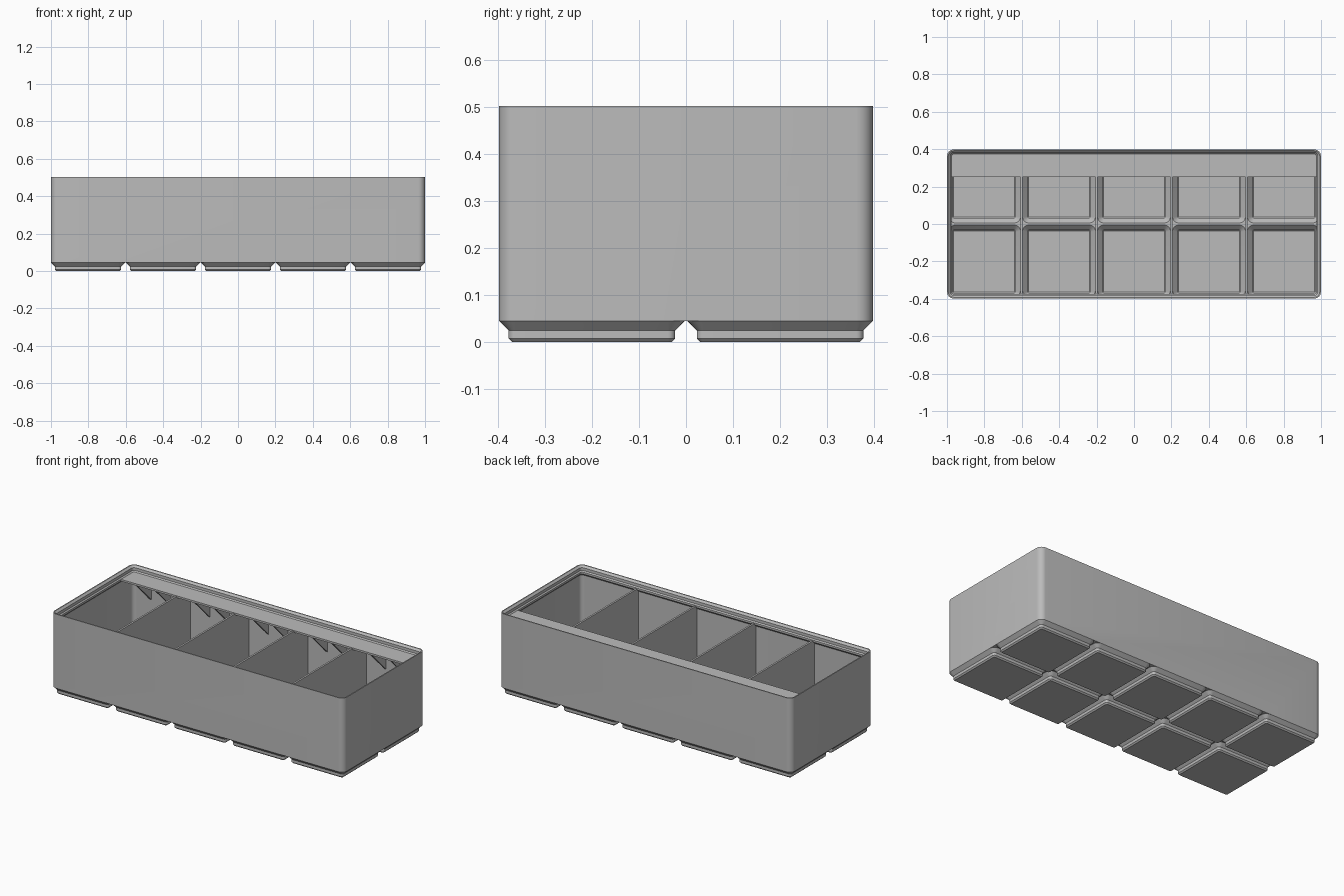
import bpy, bmesh, math

if "Cube" in bpy.data.objects:
    bpy.data.objects.remove(bpy.data.objects["Cube"])

S = 2 / 209.5            # millimetres to scene units
CELL, NX, NY = 42, 5, 2
HX, HY = 104.75, 41.75   # outer half sizes
WALL = 1.2
INX, INY = HX - WALL, HY - WALL
RIDGE, SHELF, TOP = 5.8, 49, 52.7

grey = bpy.data.materials.new("plain grey")
grey.use_nodes = True
grey.diffuse_color = (0.5, 0.5, 0.5, 1)
grey.node_tree.nodes["Principled BSDF"].inputs["Base Color"].default_value = (0.5, 0.5, 0.5, 1)


def rounded_ring(bm, x0, x1, y0, y1, r, z, steps=6):
    corners = [(x1 - r, y1 - r), (x0 + r, y1 - r), (x0 + r, y0 + r), (x1 - r, y0 + r)]
    verts = []
    for k, (cx, cy) in enumerate(corners):
        for i in range(steps + 1):
            a = math.pi / 2 * (k + i / steps)
            verts.append(bm.verts.new(((cx + r * math.cos(a)) * S, (cy + r * math.sin(a)) * S, z * S)))
    return verts


def loft(bm, sections):
    rings = [rounded_ring(bm, *s) for s in sections]
    bm.faces.new(rings[0][::-1])
    bm.faces.new(rings[-1])
    for a, b in zip(rings, rings[1:]):
        n = len(a)
        for i in range(n):
            j = (i + 1) % n
            bm.faces.new((a[i], a[j], b[j], b[i]))


def prism(bm, outline, x0, x1):
    # Extrude a (y, z) outline along x
    a = [bm.verts.new((x0 * S, y * S, z * S)) for y, z in outline]
    b = [bm.verts.new((x1 * S, y * S, z * S)) for y, z in outline]
    bm.faces.new(a[::-1])
    bm.faces.new(b)
    n = len(a)
    for i in range(n):
        j = (i + 1) % n
        bm.faces.new((a[i], a[j], b[j], b[i]))


def finish(bm, name):
    bmesh.ops.recalc_face_normals(bm, faces=bm.faces)
    mesh = bpy.data.meshes.new(name)
    bm.to_mesh(mesh)
    bm.free()
    mesh.materials.append(grey)
    ob = bpy.data.objects.new(name, mesh)
    bpy.context.collection.objects.link(ob)
    return ob


def select_only(ob):
    bpy.ops.object.select_all(action='DESELECT')
    ob.select_set(True)
    bpy.context.view_layer.objects.active = ob


def combine(target, tool, operation):
    tool.hide_render = True
    mod = target.modifiers.new(operation.title(), 'BOOLEAN')
    mod.operation, mod.solver, mod.object = operation, 'EXACT', tool
    select_only(target)
    bpy.ops.object.modifier_apply(modifier=mod.name)
    bpy.data.objects.remove(tool)


def clamp(v, lim):
    return max(-lim, min(lim, v))


centres = [((i - (NX - 1) / 2) * CELL, (j - (NY - 1) / 2) * CELL)
           for i in range(NX) for j in range(NY)]

# Solid outer body
bm = bmesh.new()
loft(bm, [(-HX, HX, -HY, HY, 3.75, z) for z in (4.75, TOP)])
bin_body = finish(bm, "bin_body")

# Stepped feet, one per cell
bm = bmesh.new()
foot = [(17.8, 0.8, 0), (18.6, 1.6, 0.8), (18.6, 1.6, 2.6), (20.75, 3.75, 4.75), (20.5, 3.5, 5.3)]
for cx, cy in centres:
    loft(bm, [(cx - h, cx + h, cy - h, cy + h, r, z) for h, r, z in foot])
combine(bin_body, finish(bm, "feet"), 'UNION')

# Hollows inside the feet
bm = bmesh.new()
hollow = [(17.2, 0.5, 1.0), (17.6, 0.8, 1.4), (17.6, 0.8, 3.0),
          (19.5, 2.6, 4.9), (20.4, 3.4, RIDGE), (20.4, 3.4, RIDGE + 0.1)]
for cx, cy in centres:
    loft(bm, [(clamp(cx - h, INX - .05), clamp(cx + h, INX - .05),
               clamp(cy - h, INY - .05), clamp(cy + h, INY - .05), r, z) for h, r, z in hollow])
combine(bin_body, finish(bm, "foot_hollows"), 'DIFFERENCE')

# Main cavity with the stacking lip profile (inset, height)
bm = bmesh.new()
lip = [(WALL, RIDGE), (WALL, 46.4), (2.6, 47.8), (2.6, SHELF),
       (1.9, 49.7), (1.9, 51.5), (0.35, 53.05)]
loft(bm, [(o - HX, HX - o, o - HY, HY - o, 3.75 - o, z) for o, z in lip])
combine(bin_body, finish(bm, "cavity"), 'DIFFERENCE')

# Upright dividers between compartments
bm = bmesh.new()
y = INY + 0.2
for i in range(1, NX):
    x = (i - NX / 2) * CELL
    prism(bm, [(-y, 5), (y, 5), (y, SHELF - 0.5), (-y, SHELF - 0.5)], x - 0.6, x + 0.6)
dividers = finish(bm, "dividers")

# Label shelf along the back
front, back, under = 26.2, 40.4, SHELF - 1.2
bm = bmesh.new()
prism(bm, [(front, under), (back, under), (back, SHELF), (front, SHELF)], -103, 103)
label_shelf = finish(bm, "label_shelf")

# Triangular brackets, two per compartment
bm = bmesh.new()
for i in range(NX):
    for t in (1 / 3, 2 / 3):
        x = (i - NX / 2 + t) * CELL
        prism(bm, [(front, under), (y, under), (y, under - (y - front))], x - 0.6, x + 0.6)
shelf_brackets = finish(bm, "shelf_brackets")

select_only(bin_body)
bpy.ops.object.shade_smooth_by_angle(angle=math.radians(30))
